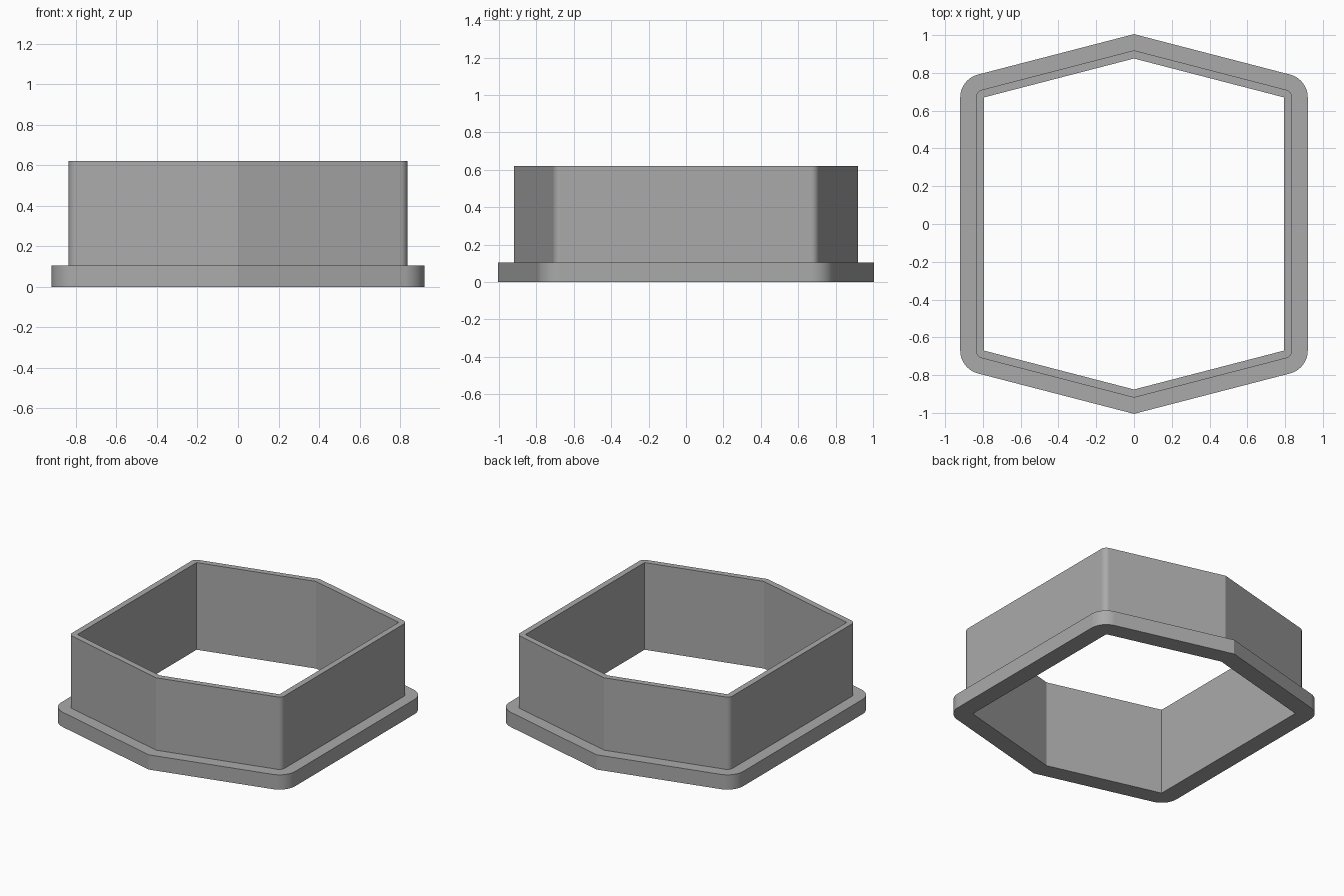
import bpy, bmesh
from math import atan2, cos, sin, pi, radians
from mathutils import Vector

cube = bpy.data.objects.get("Cube")
if cube:
    bpy.data.objects.remove(cube, do_unlink=True)

# Inner opening: a stretched hexagon
HALF_WIDTH, CORNER_Y, APEX_Y = 0.795, 0.67, 0.876
SLOPE = atan2(APEX_Y - CORNER_Y, HALF_WIDTH)
ARC_STEPS = 10


def outline(offset):
    """Opening grown by offset: mitred at the two apexes, rounded at the four corners."""
    quarter = []
    for i in range(ARC_STEPS + 1):
        a = (pi / 2 - SLOPE) * i / ARC_STEPS
        quarter.append(Vector((HALF_WIDTH + offset * cos(a), CORNER_Y + offset * sin(a))))
    apex = Vector((0, APEX_Y + offset / cos(SLOPE)))
    left = [Vector((-p.x, p.y)) for p in reversed(quarter)]
    upper = quarter + [apex] + left
    return upper + [-p for p in upper]


# Wall and flange cross-section as (offset, height)
section = [(0, 0), (0.125, 0), (0.125, 0.105), (0.042, 0.105), (0.042, 0.62), (0, 0.62)]

bm = bmesh.new()
rings = [[bm.verts.new((p.x, p.y, z)) for p in outline(d)] for d, z in section]
for k, ring in enumerate(rings):
    following = rings[(k + 1) % len(rings)]
    for i in range(len(ring)):
        j = (i + 1) % len(ring)
        bm.faces.new((ring[i], ring[j], following[j], following[i]))
bmesh.ops.remove_doubles(bm, verts=bm.verts, dist=0.0001)
bmesh.ops.recalc_face_normals(bm, faces=bm.faces)

mesh = bpy.data.meshes.new("flanged_frame")
bm.to_mesh(mesh)
bm.free()
frame = bpy.data.objects.new("flanged_frame", mesh)
bpy.context.collection.objects.link(frame)

# Plain grey material
grey = bpy.data.materials.new("plain_grey")
grey.use_nodes = True
colour = (0.4, 0.4, 0.4, 1)
grey.diffuse_color = colour
grey.node_tree.nodes["Principled BSDF"].inputs["Base Color"].default_value = colour
mesh.materials.append(grey)

# Smooth rounded corners, keep the walls flat and rims crisp
bpy.ops.object.select_all(action="DESELECT")
frame.select_set(True)
bpy.context.view_layer.objects.active = frame
bpy.ops.object.shade_smooth_by_angle(angle=radians(25))
weighted = frame.modifiers.new("flat_walls", "WEIGHTED_NORMAL")
weighted.keep_sharp = True
